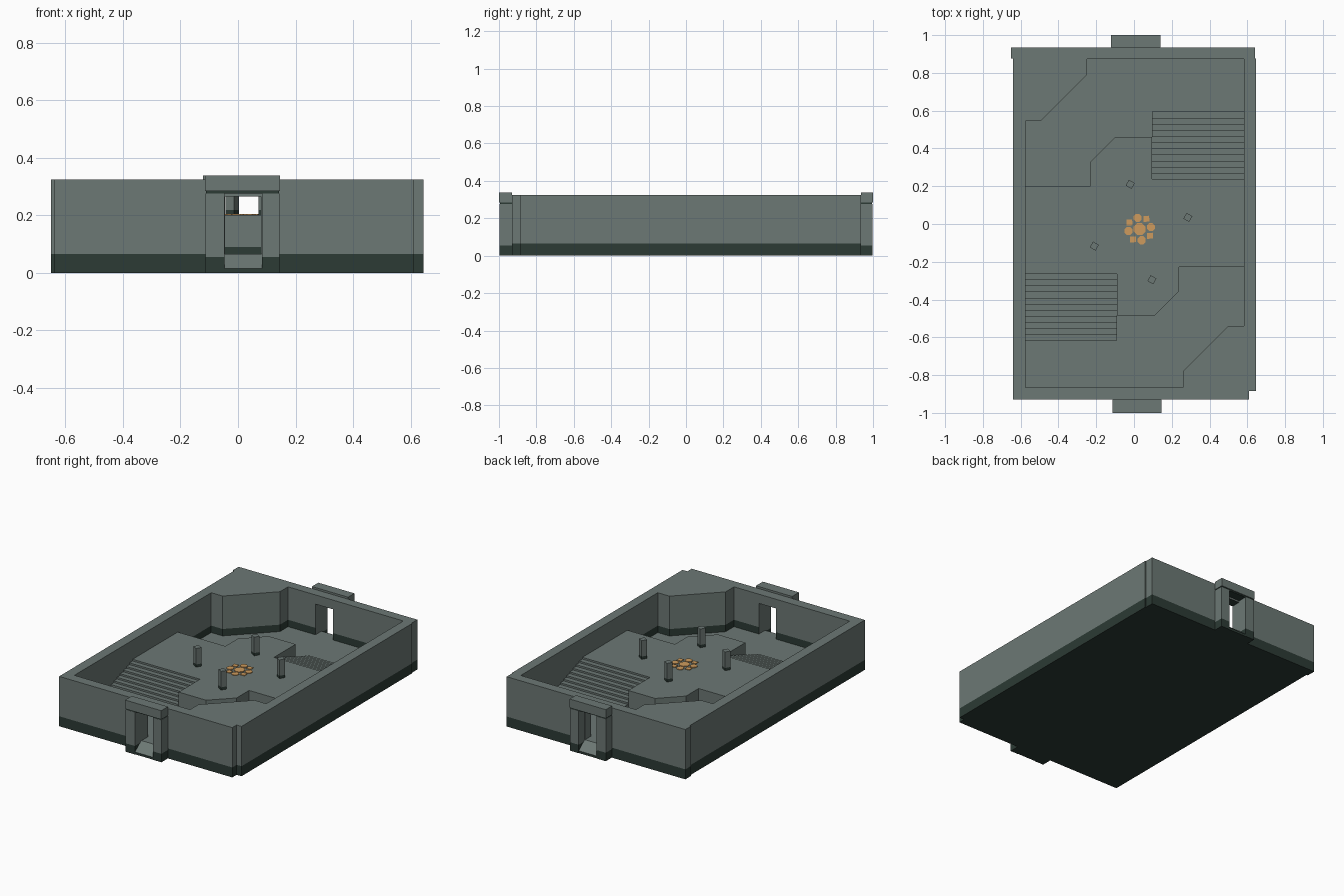
import bpy, bmesh, math
from mathutils import Vector

if "Cube" in bpy.data.objects:
    bpy.data.objects.remove(bpy.data.objects["Cube"])


def material(name, rgb):
    m = bpy.data.materials.new(name)
    m.diffuse_color = (*rgb, 1)
    m.use_nodes = True
    m.node_tree.nodes["Principled BSDF"].inputs["Base Color"].default_value = m.diffuse_color
    return m


MATS = [material("grey_stone", (0.150, 0.188, 0.176)),
        material("dark_stone", (0.025, 0.043, 0.035)),
        material("orange_tile", (0.62, 0.33, 0.11))]
GREY, DARK, ORANGE = 0, 1, 2
FLOOR, DECK, WALL = 0.065, 0.20, 0.325


def prism(name, pts, levels, rule, axis='z'):
    """Extrude a closed outline through levels; rule(centre, normal) picks the material."""
    def place(p, h):
        return Vector((h, p[0], p[1])) if axis == 'x' else Vector((p[0], p[1], h))
    bm = bmesh.new()
    rings = [[bm.verts.new(place(p, h)) for p in pts] for h in levels]
    n = len(pts)
    for lo, hi in zip(rings, rings[1:]):
        for i in range(n):
            j = (i + 1) % n
            bm.faces.new((lo[i], lo[j], hi[j], hi[i]))
    bm.faces.new(rings[0][::-1])
    bm.faces.new(rings[-1])
    bmesh.ops.recalc_face_normals(bm, faces=bm.faces)
    bm.normal_update()
    for f in bm.faces:
        f.material_index = rule(f.calc_center_median(), f.normal) if callable(rule) else rule
    mesh = bpy.data.meshes.new(name)
    bm.to_mesh(mesh)
    bm.free()
    for m in MATS:
        mesh.materials.append(m)
    ob = bpy.data.objects.new(name, mesh)
    bpy.context.collection.objects.link(ob)
    return ob


def rect(x0, x1, y0, y1):
    return [(x0, y0), (x1, y0), (x1, y1), (x0, y1)]


def ngon(cx, cy, r, sides, turn):
    return [(cx + r * math.cos(turn + math.tau * i / sides),
             cy + r * math.sin(turn + math.tau * i / sides)) for i in range(sides)]


# Ground slab: dark sides and underside, grey floor
outer_left = [(-0.64, -0.93), (-0.64, 0.875), (-0.65, 0.875), (-0.65, 0.935)]
outer_right = [(0.61, -0.93), (0.61, -0.885), (0.645, -0.885), (0.645, 0.875),
               (0.64, 0.875), (0.64, 0.935)]
prism("ground_slab", outer_left + outer_right[::-1], [0, FLOOR],
      lambda c, n: GREY if n.z > 0.5 else DARK)

# Two C-shaped wall halves, with a dark skirting inside
inner_left = [(-0.25, 0.873), (-0.25, 0.79), (-0.493, 0.545), (-0.575, 0.545),
              (-0.575, -0.866)]
inner_right = [(0.26, -0.866), (0.26, -0.78), (0.498, -0.54), (0.582, -0.54),
               (0.582, 0.873)]


def skirting(c, n):
    inside = abs(c.x) < 0.59 and -0.87 < c.y < 0.874 and abs(n.z) < 0.5
    return DARK if inside and c.z < 0.11 else GREY


levels = [FLOOR, 0.11, WALL]
prism("wall_left", [(-0.045, -0.93)] + outer_left + [(-0.052, 0.935), (-0.052, 0.873)]
      + inner_left + [(-0.045, -0.866)], levels, skirting)
prism("wall_right", [(0.08, -0.93)] + outer_right + [(0.074, 0.935), (0.074, 0.873)]
      + inner_right[::-1] + [(0.08, -0.866)], levels, skirting)

# Doorways, front and back
for side, s, dx in (("front", -1, 0), ("back", 1, -0.006)):
    def band(a, b):
        return sorted((s * a, s * b))
    wall_in, wall_out = (0.866, 0.93) if s < 0 else (0.873, 0.935)
    prism(side + "_lintel", rect(-0.046 + dx, 0.08 + dx, *band(wall_in, wall_out)),
          [0.265, WALL], lambda c, n: DARK if n.z < -0.5 else GREY)
    for label, x0, x1 in (("left", -0.113, -0.047), ("right", 0.083, 0.145)):
        prism(f"{side}_door_post_{label}", rect(x0 + dx, x1 + dx, *band(wall_out, 0.997)),
              [0, 0.055, 0.276], lambda c, n: DARK if c.z < 0.05 else GREY)
    prism(side + "_door_trim", rect(-0.111 + dx, 0.142 + dx, *band(wall_out, 0.994)),
          [0.276, 0.284], DARK)
    prism(side + "_door_cap", rect(-0.115 + dx, 0.146 + dx, *band(wall_out, 1.0)),
          [0.284, 0.338], GREY)
    # sloped threshold
    prism(side + "_ramp", [(s * wall_out, 0), (s * 0.995, 0), (s * 0.995, 0.015),
                           (s * wall_out, FLOOR)],
          [-0.047 + dx, 0.083 + dx], lambda c, n: GREY if n.z > 0.3 else DARK, 'x')

# Raised deck with dark foot
deck = [(-0.575, 0.20), (-0.231, 0.20), (-0.231, 0.329), (-0.10, 0.461), (0.094, 0.461),
        (0.094, 0.237), (0.582, 0.237), (0.582, -0.227), (0.239, -0.227),
        (0.239, -0.356), (0.109, -0.485), (-0.089, -0.485), (-0.089, -0.265),
        (-0.575, -0.265)]
prism("raised_deck", deck, [FLOOR, 0.09, DECK],
      lambda c, n: DARK if c.z < 0.09 and abs(n.z) < 0.5 else GREY)

# Two flights of eleven steps
for name, x0, x1, low, high in (("stairs_back", 0.094, 0.582, 0.595, 0.237),
                                ("stairs_front", -0.575, -0.089, -0.618, -0.265)):
    profile, rise = [(low, FLOOR)], (DECK - FLOOR) / 12
    for k in range(11):
        z = FLOOR + rise * (k + 1)
        profile += [(low + (high - low) * k / 11, z), (low + (high - low) * (k + 1) / 11, z)]
    prism(name, profile + [(high, FLOOR)], [x0, x1], GREY, 'x')

# Four turned pillars with dark feet
for i, (x, y) in enumerate([(-0.02, 0.21), (0.285, 0.035), (0.095, -0.295), (-0.21, -0.117)]):
    turn = math.radians(45 - 30)
    prism(f"pillar_{i + 1}", ngon(x, y, 0.025, 4, turn), [DECK, DECK + 0.018, 0.322],
          lambda c, n: DARK if c.z < DECK + 0.017 else GREY)

# Floor rosette: centre tile, four round and four square tiles
cx, cy, top = 0.03, -0.027, [DECK, DECK + 0.004]
prism("rosette_centre", ngon(cx, cy, 0.034, 8, math.radians(22.5)), top, ORANGE)
for i in range(4):
    a = math.radians(10 + 90 * i)
    prism(f"rosette_round_{i + 1}", ngon(cx + 0.06 * math.cos(a), cy + 0.06 * math.sin(a),
                                         0.023, 8, math.radians(22.5)), top, ORANGE)
    a += math.radians(47)
    prism(f"rosette_square_{i + 1}", ngon(cx + 0.065 * math.cos(a), cy + 0.065 * math.sin(a),
                                          0.022, 4, math.radians(48)), top, ORANGE)
